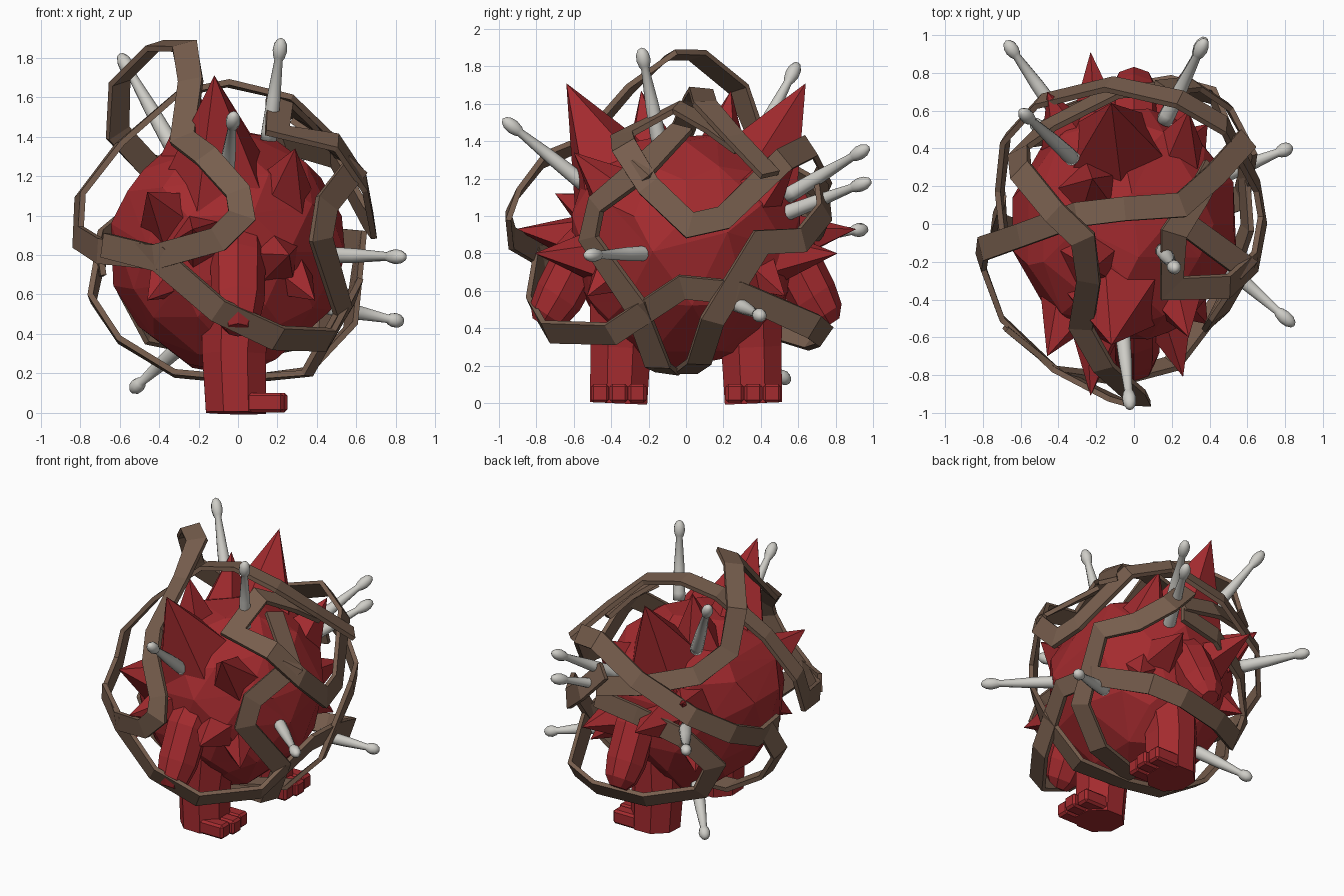
import bpy, bmesh, math, random
from mathutils import Vector, noise

random.seed(4)
CENTER = Vector((-0.03, 0, 0.85))


def material(name, rgb):
    m = bpy.data.materials.new(name)
    m.diffuse_color = (*rgb, 1)
    return m


RED = material("red skin", (0.37, 0.024, 0.028))
BROWN = material("brown strap", (0.185, 0.112, 0.075))
BONE = material("pale bone", (0.62, 0.61, 0.57))


def finish(bm, name, mat, smooth=False):
    bmesh.ops.recalc_face_normals(bm, faces=bm.faces)
    me = bpy.data.meshes.new(name)
    bm.to_mesh(me)
    bm.free()
    me.materials.append(mat)
    for p in me.polygons:
        p.use_smooth = smooth
    ob = bpy.data.objects.new(name, me)
    bpy.context.collection.objects.link(ob)
    return ob


def tube(name, pts, radii, sides, mat, smooth=False, turn=0.0):
    """Tapered solid through the points; a radius of 0 makes a tip."""
    pts = [Vector(p) for p in pts]
    axis = (pts[-1] - pts[0]).normalized()
    ref = Vector((1, 0, 0)) if abs(axis.x) < 0.9 else Vector((0, 0, 1))
    u = axis.cross(ref).normalized()
    v = axis.cross(u)
    bm = bmesh.new()
    rings = []
    for p, r in zip(pts, radii):
        rings.append([bm.verts.new(p + r * (math.cos(a) * u + math.sin(a) * v))
                      for a in (turn + math.tau * i / sides for i in range(sides))])
    for a, b in zip(rings, rings[1:]):
        for i in range(sides):
            j = (i + 1) % sides
            bm.faces.new((a[i], a[j], b[j], b[i]))
    bm.faces.new(rings[0])
    bm.faces.new(rings[-1])
    bmesh.ops.remove_doubles(bm, verts=bm.verts, dist=0.0005)
    return finish(bm, name, mat, smooth)


def strap(name, pts, width=0.125, thick=0.03):
    """Flat band along the points, lying flat against the round body."""
    pts = [Vector(p) for p in pts]
    bm = bmesh.new()
    rings = []
    for i, p in enumerate(pts):
        t1 = (p - pts[max(i - 1, 0)])
        t2 = (pts[min(i + 1, len(pts) - 1)] - p)
        t = (t1.normalized() + t2.normalized()).normalized()
        n = p - CENTER
        n = (n - n.dot(t) * t).normalized()
        s = n.cross(t)
        ref = t1 if t1.length > 0 else t2
        w = 0.5 * width / max(0.75, t.dot(ref.normalized()))
        h = thick / 2
        rings.append([bm.verts.new(p + a * w * s + b * h * n)
                      for a, b in ((-1, -1), (1, -1), (1, 1), (-1, 1))])
    for a, b in zip(rings, rings[1:]):
        for i in range(4):
            j = (i + 1) % 4
            bm.faces.new((a[i], a[j], b[j], b[i]))
    bm.faces.new(rings[0])
    bm.faces.new(rings[-1])
    return finish(bm, name, BROWN)


# Lumpy round body, wider at the shoulders and narrower underneath
bm = bmesh.new()
bmesh.ops.create_icosphere(bm, subdivisions=3, radius=1)
for v in bm.verts:
    z = v.co.z
    v.co.x *= 0.60 + 0.05 * min(z, 0)
    v.co.y *= 0.61 + 0.12 * max(z, 0)
    v.co.z *= 0.60 if z > 0 else 0.64
    v.co *= 1 + 0.05 * noise.noise(Vector((v.co.x, abs(v.co.y), v.co.z)) * 4.5)
    v.co += Vector((-0.05, 0, 0.83))
body = finish(bm, "body", RED)
dec = body.modifiers.new("low poly", "DECIMATE")
dec.ratio = 0.4

# Horns and spikes: base, tip, radius, mirrored to both sides
SPIKES = [
    ("horn", (-0.09, 0.32, 1.10), (-0.12, 0.64, 1.71), 0.33),
    ("crown_spike", (-0.22, 0.16, 1.2), (-0.22, 0.24, 1.67), 0.22),
    ("ear_spike", (-0.18, 0.42, 0.86), (-0.23, 0.91, 0.93), 0.20),
    ("cheek_spike", (0.15, 0.38, 0.78), (0.26, 0.81, 0.80), 0.20),
    ("brow_spike", (0.20, 0.30, 1.04), (0.29, 0.60, 1.34), 0.22),
    ("back_spike", (-0.30, 0.36, 0.95), (-0.46, 0.70, 1.12), 0.22),
    ("rear_low_spike", (-0.30, 0.34, 0.74), (-0.46, 0.55, 0.57), 0.18),
    ("front_low_spike", (0.22, 0.34, 0.74), (0.39, 0.53, 0.57), 0.18),
]
for side, label in ((-1, "front"), (1, "rear")):
    def flip(p):
        return (p[0], p[1] * side, p[2])
    for nm, base, tip, r in SPIKES:
        tube(f"{nm}_{label}", [flip(base), flip(tip)], [r, 0], 5, RED,
             turn=random.random())
    # Hanging arms
    arm = [(0, 0.42, 0.95), (0, 0.57, 0.78), (0, 0.68, 0.57), (0, 0.74, 0.47), (0.0, 0.77, 0.42)]
    tube(f"arm_{label}", [flip(p) for p in arm],
         [0.13, 0.14, 0.135, 0.11, 0.06], 8, RED)
    # Legs with three toes
    leg = [(0, 0.33, 0.62), (-0.02, 0.35, 0.30), (-0.01, 0.36, 0.0)]
    tube(f"leg_{label}", [flip(p) for p in leg], [0.20, 0.175, 0.165], 8, RED,
         turn=math.pi / 8)
    for k in (-1, 0, 1):
        bm = bmesh.new()
        bmesh.ops.create_cube(bm, size=1)
        length = 0.22 if k == 0 else 0.19
        bmesh.ops.scale(bm, vec=(length, 0.098, 0.10), verts=bm.verts)
        bmesh.ops.translate(bm, vec=(0.25 - length / 2 - 0.02 * abs(k),
                                     side * 0.36 + k * 0.10, 0.052), verts=bm.verts)
        toe = finish(bm, f"toe_{label}", RED)
        bev = toe.modifiers.new("chamfer", "BEVEL")
        bev.width, bev.segments = 0.015, 1

# Straps wound around the body
strap("upper_strap", [
    (0.2, 0.72, 1.08), (-0.1, 0.70, 1.15), (-0.45, 0.52, 1.25), (-0.61, 0.38, 1.42),
    (-0.6, 0.28, 1.68), (-0.42, 0.06, 1.86), (-0.27, -0.08, 1.86), (-0.24, -0.3, 1.68),
    (-0.28, -0.55, 1.39), (-0.16, -0.76, 1.3), (0.0, -0.9, 1.12), (0.02, -0.95, 1.0),
    (-0.1, -0.93, 0.88), (-0.42, -0.77, 0.79), (-0.7, -0.5, 0.82), (-0.81, -0.2, 0.89),
    (-0.8, -0.13, 1.1), (-0.6, -0.06, 1.36), (-0.3, 0.05, 1.62), (-0.05, 0.08, 1.67),
    (0.25, 0.1, 1.6), (0.43, 0.26, 1.42), (0.6, 0.45, 1.22)])
strap("middle_strap", [
    (-0.69, -0.05, 0.76), (-0.71, 0.18, 0.75), (-0.68, 0.45, 0.87), (-0.5, 0.65, 1.02),
    (-0.13, 0.74, 1.22), (0.24, 0.66, 1.37), (0.48, 0.52, 1.3), (0.65, 0.2, 0.99),
    (0.68, 0.02, 0.95), (0.64, -0.2, 1.16), (0.5, -0.33, 1.37), (0.2, -0.34, 1.43),
    (0.21, -0.05, 1.58), (0.34, 0.15, 1.47), (0.42, 0.3, 1.36)])
strap("lower_strap", [
    (-0.68, -0.55, 0.85), (-0.4, -0.78, 0.78), (-0.1, -0.82, 0.52), (0.2, -0.74, 0.38),
    (0.46, -0.4, 0.37), (0.6, -0.02, 0.62), (0.58, 0.28, 0.59), (0.42, 0.68, 0.41),
    (0.2, 0.74, 0.36), (-0.15, 0.68, 0.34), (-0.45, 0.48, 0.40), (-0.55, 0.46, 0.6),
    (-0.4, 0.6, 0.82), (-0.1, 0.71, 0.95), (0.2, 0.73, 1.0)])
strap("cross_strap", [
    (0.3, -0.02, 1.47), (0.6, -0.24, 1.25), (0.45, -0.48, 1.06), (0.42, -0.52, 0.88),
    (0.53, -0.27, 0.52), (0.35, -0.15, 0.2), (0.0, -0.1, 0.17), (-0.32, -0.07, 0.2),
    (-0.6, -0.05, 0.37), (-0.74, 0.0, 0.58), (-0.7, 0.1, 0.78)])
strap("side_strap", [
    (0.0, 0.0, 0.17), (0.36, 0.07, 0.22), (0.57, 0.14, 0.44), (0.62, 0.4, 0.86),
    (0.5, 0.62, 0.87), (0.32, 0.74, 1.02), (0.15, 0.72, 1.2)])

# Bone pins: thick at the body, slim at the neck, with a small knob
PINS = [
    ((-0.35, 0.37, 1.38), (-0.60, 0.60, 1.82)), ((0.16, -0.15, 1.43), (0.22, -0.24, 1.90)),
    ((-0.06, -0.58, 1.2), (-0.02, -0.98, 1.52)), ((0.5, 0.27, 0.53), (0.84, 0.41, 0.46)),
    ((0.46, -0.2, 0.8), (0.85, -0.54, 0.79)), ((-0.43, 0.62, 0.89), (-0.68, 0.97, 0.93)),
    ((0.18, 0.58, 1.13), (0.38, 0.98, 1.37)), ((0.16, 0.55, 1.02), (0.38, 0.99, 1.19)),
    ((-0.31, 0.31, 0.32), (-0.54, 0.55, 0.11)),
]
STATIONS = [(-0.1, 0.042), (0, 0.042), (0.35, 0.036), (0.76, 0.022), (0.79, 0.03),
            (0.86, 0.038), (0.93, 0.034), (0.98, 0.02), (1.0, 0)]
for base, tip in PINS:
    b, t = Vector(base), Vector(tip)
    tube("bone_pin", [b.lerp(t, f) for f, r in STATIONS],
         [r for f, r in STATIONS], 10, BONE, smooth=True)
